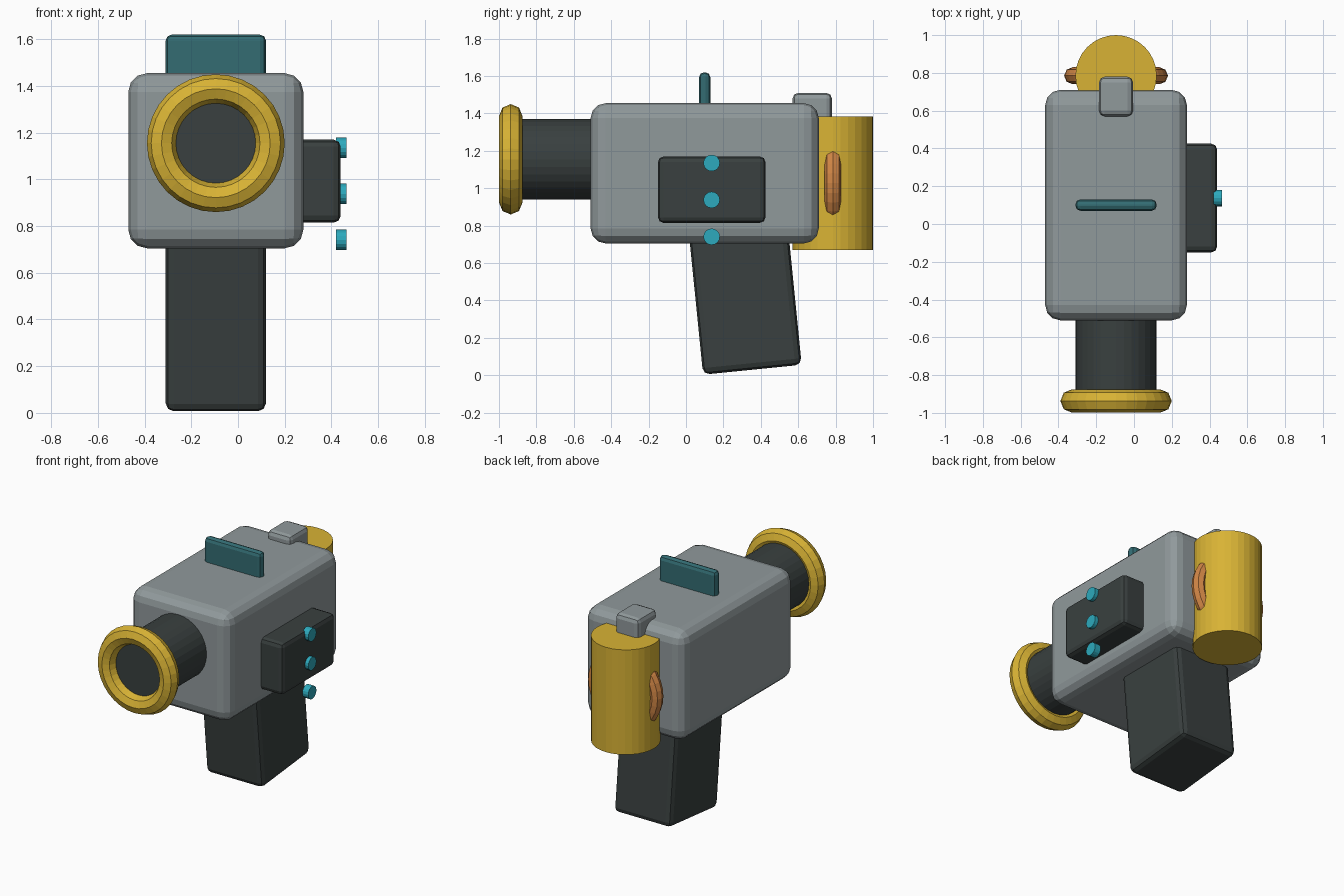
import bpy, math

if "Cube" in bpy.data.objects:
    bpy.data.objects.remove(bpy.data.objects["Cube"])

CX = -0.095  # centre line of the body


def material(name, rgb):
    m = bpy.data.materials.new(name)
    m.diffuse_color = (*rgb, 1)
    m.use_nodes = True
    m.node_tree.nodes["Principled BSDF"].inputs["Base Color"].default_value = m.diffuse_color
    return m


GREY = material("grey", (0.28, 0.32, 0.33))
DARK = material("charcoal", (0.041, 0.051, 0.05))
GOLD = material("gold", (0.69, 0.45, 0.035))
TEAL = material("dark_teal", (0.033, 0.15, 0.17))
CYAN = material("cyan", (0.026, 0.40, 0.51))
ORANGE = material("copper", (0.63, 0.235, 0.06))


def finish(name, mat):
    o = bpy.context.object
    o.name = name
    o.data.materials.append(mat)
    return o


def box(name, mat, x, y, z, bevel, segments=2, tilt=0):
    """Bevelled box from (min, max) ranges, tilted about x."""
    ranges = (x, y, z)
    bpy.ops.mesh.primitive_cube_add(size=1, location=[(a + b) / 2 for a, b in ranges])
    o = finish(name, mat)
    o.scale = [b - a for a, b in ranges]
    bpy.ops.object.transform_apply(location=False, rotation=False, scale=True)
    o.rotation_euler.x = tilt
    m = o.modifiers.new("rounded", "BEVEL")
    m.width, m.segments = bevel, segments
    return o


def cylinder(name, mat, radius, depth, loc, rot=(0, 0, 0), sides=32):
    bpy.ops.mesh.primitive_cylinder_add(vertices=sides, radius=radius, depth=depth,
                                        location=loc, rotation=rot)
    return finish(name, mat)


def ring(name, mat, major, minor, loc):
    bpy.ops.mesh.primitive_torus_add(major_radius=major, minor_radius=minor,
                                     major_segments=32, minor_segments=8,
                                     location=loc, rotation=(math.pi / 2, 0, 0))
    return finish(name, mat)


# main housing, top sight and rear block
box("body", GREY, (-0.47, 0.28), (-0.51, 0.71), (0.705, 1.455), 0.08, 3)
box("top_fin", TEAL, (-0.31, 0.12), (0.07, 0.13), (1.36, 1.62), 0.026)
box("rear_block", GREY, (-0.185, -0.005), (0.57, 0.78), (1.33, 1.51), 0.03)

# tilted handle
box("grip", DARK, (-0.31, 0.12), (0.05, 0.58), (0.028, 0.828), 0.035, 2, 0.1)

# barrel and muzzle ring
cylinder("barrel", DARK, 0.215, 0.53, (CX, -0.67, 1.155), (math.pi / 2, 0, 0))
ring("muzzle_ring", GOLD, 0.233, 0.062, (CX, -0.937, 1.155))

# rear canister with its band
cylinder("canister", GOLD, 0.215, 0.715, (CX, 0.785, 1.0275))
ring("canister_band", ORANGE, 0.23, 0.045, (CX, 0.785, 1.0275))

# side panel with a column of buttons
box("side_panel", DARK, (0.20, 0.44), (-0.15, 0.425), (0.815, 1.17), 0.03)
for i in range(3):
    cylinder(f"button_{i + 1}", CYAN, 0.044, 0.045, (0.4425, 0.137, 1.135 - 0.197 * i),
             (0, math.pi / 2, 0), 16)
